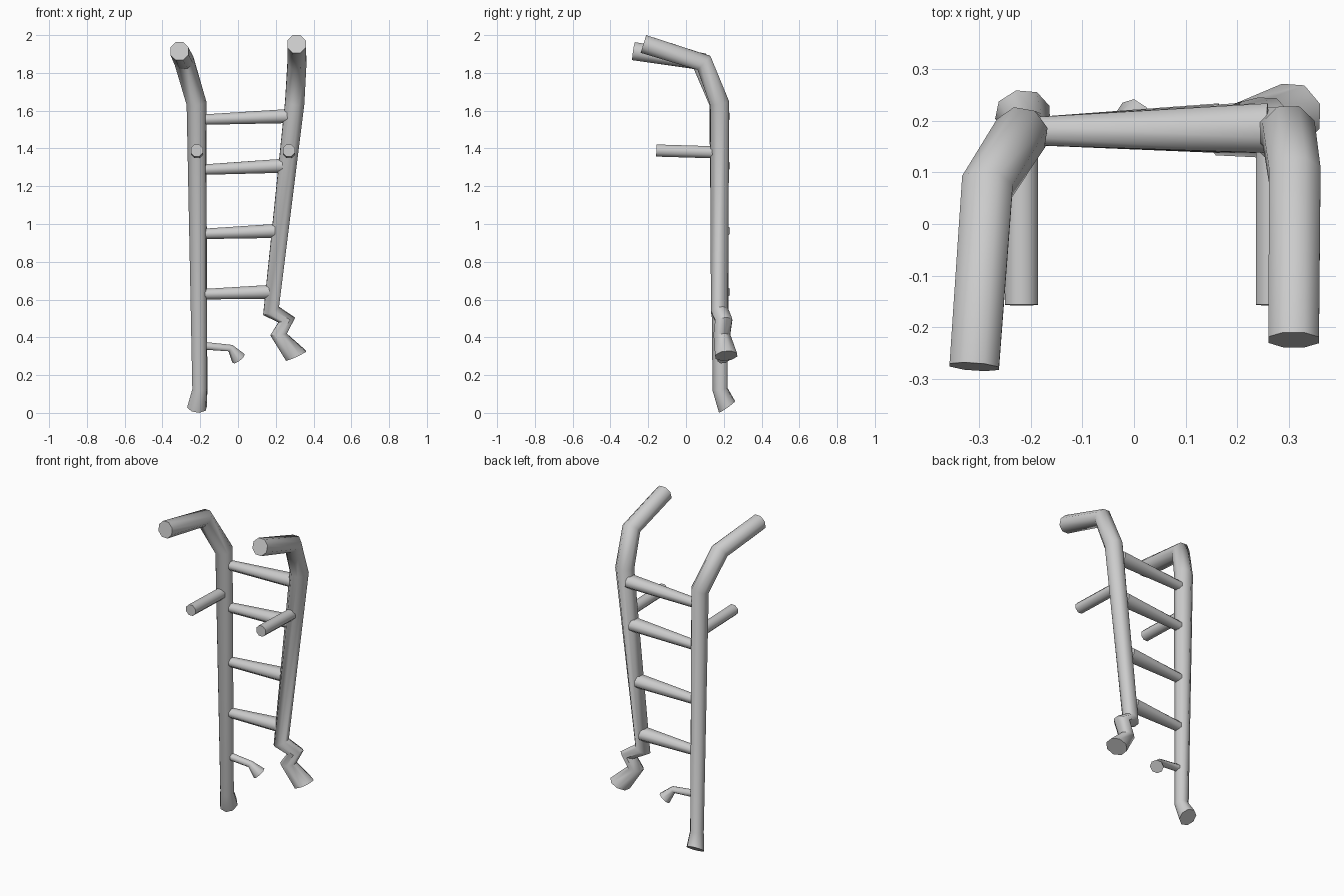
import bpy, bmesh, math
from mathutils import Vector

if "Cube" in bpy.data.objects:
    bpy.data.objects.remove(bpy.data.objects["Cube"])

SIDES = 8


def tube(name, rings, ref, end_dir=None, widen=1.0):
    """Eight-sided tube through rings of (x, y, z, radius); rings tilt halfway at bends."""
    pts = [Vector(r[:3]) for r in rings]
    segs = [(b - a).normalized() for a, b in zip(pts, pts[1:])]
    u = Vector(ref)
    bm = bmesh.new()
    loops = []
    for i, p in enumerate(pts):
        if i == 0:
            t = segs[0]
        elif i == len(pts) - 1:
            t = Vector(end_dir).normalized() if end_dir else segs[-1]
        else:
            t = (segs[i - 1] + segs[i]).normalized()
        u = (u - t * u.dot(t)).normalized()
        v = t.cross(u)
        r = rings[i][3] / math.cos(math.pi / SIDES)
        loop = []
        for k in range(SIDES):
            a = 2 * math.pi * (k + 0.5) / SIDES
            w = widen if i else 1.0
            loop.append(bm.verts.new(p + u * r * math.cos(a) + v * r * w * math.sin(a)))
        loops.append(loop)
    for a, b in zip(loops, loops[1:]):
        for k in range(SIDES):
            n = (k + 1) % SIDES
            bm.faces.new((a[k], a[n], b[n], b[k]))
    bm.faces.new(loops[0][::-1])
    bm.faces.new(loops[-1])
    bmesh.ops.recalc_face_normals(bm, faces=bm.faces)
    me = bpy.data.meshes.new(name)
    bm.to_mesh(me)
    bm.free()
    ob = bpy.data.objects.new(name, me)
    bpy.context.collection.objects.link(ob)
    bpy.ops.object.select_all(action='DESELECT')
    ob.select_set(True)
    bpy.context.view_layer.objects.active = ob
    bpy.ops.object.shade_smooth_by_angle(angle=math.radians(50))
    return ob


# Long left rail with hooked top and bent foot
tube("left_rail", [(-0.31, -0.277, 1.915, 0.048), (-0.285, 0.073, 1.862, 0.05),
                   (-0.22, 0.175, 1.64, 0.05), (-0.202, 0.18, 0.125, 0.038),
                   (-0.217, 0.217, 0.032, 0.05)], (1, 0, 0), (-0.1, 0.58, -0.81))

# Shorter right rail with crumpled, torn lower end
tube("right_rail", [(0.31, -0.225, 1.953, 0.049), (0.312, 0.095, 1.853, 0.05),
                    (0.30, 0.178, 1.64, 0.051), (0.175, 0.178, 0.54, 0.046),
                    (0.258, 0.20, 0.492, 0.045), (0.215, 0.19, 0.415, 0.044),
                    (0.308, 0.213, 0.302, 0.058)], (1, 0, 0), (0.42, 0.1, -0.9))

# Rungs widening toward the right rail: left height, right height, right end
for i, (zl, zr, xr) in enumerate([(1.552, 1.571, 0.26), (1.287, 1.308, 0.235),
                                  (0.947, 0.963, 0.195), (0.628, 0.64, 0.165)]):
    tube(f"rung_{i + 1}", [(-0.20, 0.18, zl, 0.027), (xr, 0.186, zr, 0.037)],
         (0, 0, 1), widen=1.3)

# Snapped lowest rung
tube("broken_rung", [(-0.20, 0.18, 0.357, 0.021), (-0.04, 0.18, 0.343, 0.019),
                     (0.003, 0.205, 0.288, 0.037)], (0, 0, 1))

# Wall pegs
for side, x in (("left", -0.218), ("right", 0.269)):
    tube(f"{side}_peg", [(x, -0.157, 1.389, 0.032), (x, 0.17, 1.379, 0.032)], (1, 0, 0))
